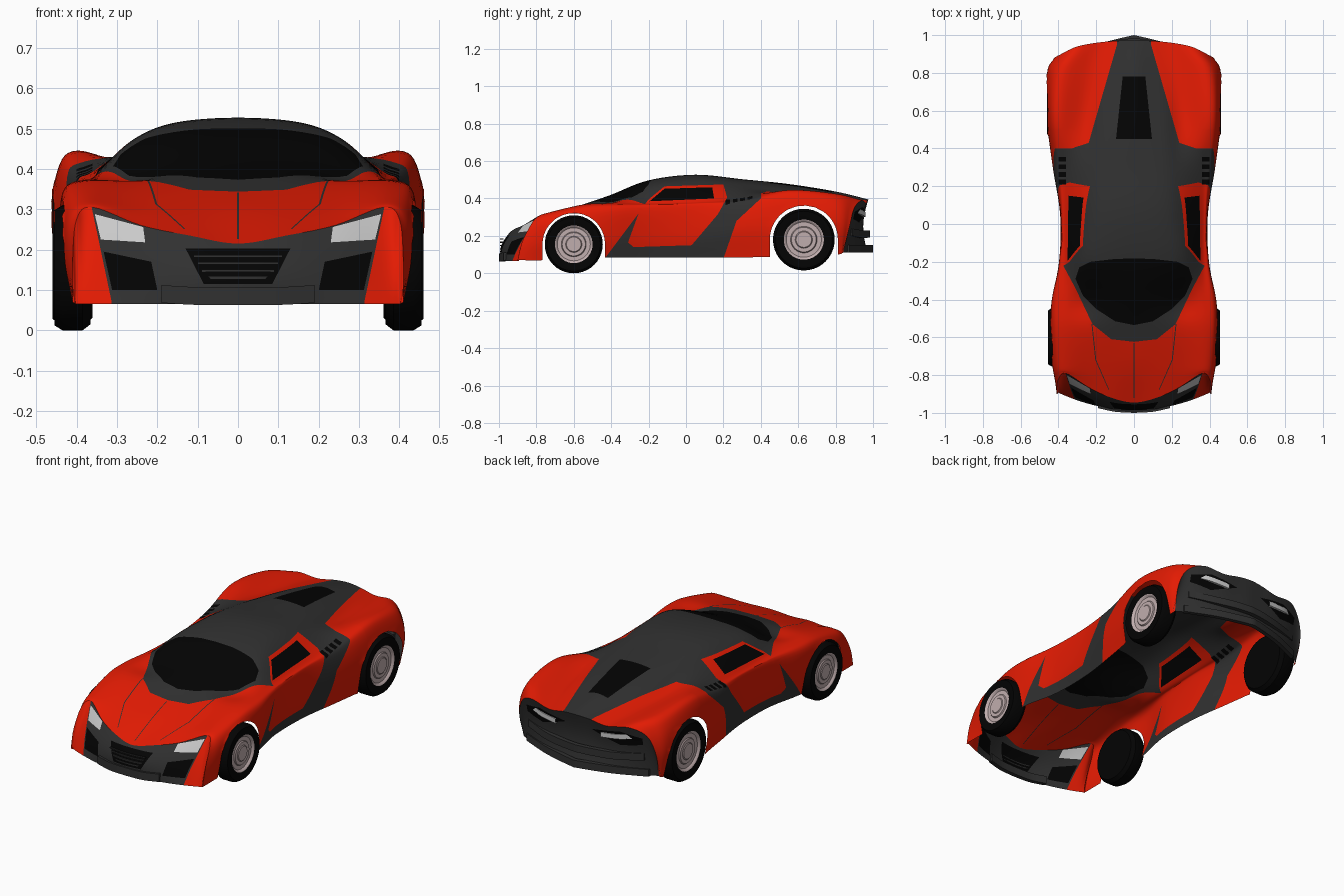
import bpy, bmesh, math
from mathutils import Vector

old = bpy.data.objects.get("Cube")
if old:
    bpy.data.objects.remove(old, do_unlink=True)


def material(name, r, g, b):
    m = bpy.data.materials.new(name)
    m.use_nodes = True
    m.diffuse_color = (r, g, b, 1)
    for node in m.node_tree.nodes:
        if node.type == 'BSDF_PRINCIPLED':
            node.inputs["Base Color"].default_value = (r, g, b, 1)
    return m


RED = material("red_paint", .77, .011, .001)
DARK = material("dark_grey_panel", .03, .03, .03)
BLACK = material("black_glass", .001, .001, .001)
TYRE = material("tyre_rubber", .001, .001, .001)
LIGHT = material("lamp_grey", .6, .6, .6)
RIM = material("rim_rose_grey", .53, .42, .42)
RIM_SHADE = material("rim_groove", .36, .28, .28)
parts = []


def finish(name, bm, mats):
    """Turn a half model into a mirrored object."""
    bmesh.ops.recalc_face_normals(bm, faces=bm.faces)
    mesh = bpy.data.meshes.new(name)
    bm.to_mesh(mesh)
    bm.free()
    for m in mats:
        mesh.materials.append(m)
    ob = bpy.data.objects.new(name, mesh)
    bpy.context.scene.collection.objects.link(ob)
    ob.modifiers.new("mirror", 'MIRROR').use_clip = True
    parts.append(ob)


def smooth_path(pts, n, mirrored_end=False):
    """Catmull-Rom curve through the points, n steps per span."""
    pts = [Vector(p) for p in pts]
    after = 2 * pts[-1] - pts[-2]
    if mirrored_end:
        after = Vector((-pts[-2].x, pts[-2].y, pts[-2].z))
    ext = [2 * pts[0] - pts[1]] + pts + [after]
    out = []
    for a, b, c, d in zip(ext, ext[1:], ext[2:], ext[3:]):
        for k in range(n):
            t = k / n
            out.append(b + (c - a) * t / 2 + (2 * a - 5 * b + 4 * c - d) * t * t / 2
                       + (3 * b - a - 3 * c + d) * t ** 3 / 2)
    return out + [pts[-1]]


def skin(rows):
    """Quad surface through rows of points."""
    bm = bmesh.new()
    vs = [[bm.verts.new(p) for p in row] for row in rows]
    for r, s in zip(vs, vs[1:]):
        for j in range(len(r) - 1):
            bm.faces.new((r[j], r[j + 1], s[j + 1], s[j]))
    return bm


def in_polygon(u, v, poly):
    hit = False
    for p, q in zip(poly, poly[1:] + poly[:1]):
        if (p[1] > v) != (q[1] > v) and u < p[0] + (q[0] - p[0]) * (v - p[1]) / (q[1] - p[1]):
            hit = not hit
    return hit


def paint(bm, axes, poly, index, keep=lambda c: True):
    """Cut the outline of a panel into the surface and colour the inside."""
    a, b = "xyz".index(axes[0]), "xyz".index(axes[1])
    for p, q in zip(poly, poly[1:] + poly[:1]):
        co, no = Vector(), Vector()
        co[a], co[b] = p
        no[a], no[b] = p[1] - q[1], q[0] - p[0]
        near = []
        for f in bm.faces:
            us = [v.co[a] for v in f.verts]
            ws = [v.co[b] for v in f.verts]
            if (max(us) > min(p[0], q[0]) and min(us) < max(p[0], q[0]) + 1e-4
                    and max(ws) > min(p[1], q[1]) and min(ws) < max(p[1], q[1]) + 1e-4
                    and keep(f.calc_center_median())):
                near.append(f)
        geom = near + list({e for f in near for e in f.edges}) + list({v for f in near for v in f.verts})
        if near:
            bmesh.ops.bisect_plane(bm, geom=geom, dist=1e-5, plane_co=co, plane_no=no.normalized())
    for f in bm.faces:
        c = f.calc_center_median()
        if keep(c) and in_polygon(c[a], c[b], poly):
            f.material_index = index


# Body rails run from nose to tail, sill first and centre line last
STATIONS = [-.75, -.55, -.4, -.2, .05, .3, .55, .8]


def rail(front, rear, xs, zs):
    return smooth_path(list(zip(xs, [front] + STATIONS + [rear], zs)), 6)


sill = rail(-.9, .84, [.41, .41, .42, .41, .37, .37, .405, .44, .43, .42],
            [.07, .07, .08, .085, .085, .085, .085, .09, .1, .11])
flank = rail(-.875, .875, [.41, .43, .44, .43, .39, .39, .43, .46, .46, .425],
             [.17, .18, .2, .2, .2, .2, .24, .25, .25, .25])
shoulder = rail(-.82, .9, [.4, .425, .435, .43, .395, .385, .412, .445, .44, .385],
                [.275, .28, .33, .345, .35, .355, .37, .4, .37, .35])
belt = rail(-.79, .94, [.36, .375, .385, .37, .36, .36, .365, .395, .38, .3],
            [.305, .32, .365, .374, .378, .385, .4, .445, .425, .39])
roof_edge = rail(-.865, .962, [.24, .245, .25, .27, .265, .255, .25, .26, .23, .18],
                 [.26, .305, .366, .376, .46, .473, .455, .412, .392, .375])
roof_side = rail(-.92, .97, [.12, .12, .13, .14, .155, .16, .15, .15, .11, .08],
                 [.235, .3, .368, .408, .49, .514, .492, .455, .415, .39])
centre = rail(-.945, .975, [0] * 10, [.215, .3, .368, .42, .497, .527, .503, .477, .437, .395])
sections = [smooth_path(pts, 6, True) for pts in
            zip(sill, flank, shoulder, belt, roof_edge, roof_side, centre)]
body = skin(sections)

# Wheel arches
for cy, cz, r in ((-.6, .155, .167), (.63, .18, .182)):
    def reach(v):
        return math.hypot(v.co.y - cy, max(v.co.z - cz, 0)) if v.co.x > .3 else 9
    bmesh.ops.delete(body, geom=[f for f in body.faces if all(reach(v) < r for v in f.verts)],
                     context='FACES')
    for v in body.verts:
        d = reach(v)
        if d < r:
            v.co.y = cy + (v.co.y - cy) * r / d
            if v.co.z > cz:
                v.co.z = cz + (v.co.z - cz) * r / d


# Body colours: 0 dark, 1 red, 2 black
def outer(c):
    return c.x > .33


def upper(c):
    return c.z > .3


paint(body, "xy", [(-.1, -1.1), (.6, -1.1), (.6, -.2), (.38, -.21), (.31, -.34), (.22, -.53),
                   (.12, -.61), (-.1, -.635)], 1)
paint(body, "yz", [(-.43, 0), (-.43, .085), (-.22, .365), (-.1, .37), (-.1, 0)], 0, outer)
paint(body, "yz", [(-.31, .165), (-.25, .33), (-.2, .395), (-.115, .465), (.2, .475), (.22, .405),
                   (.17, .315), (.03, .15), (-.28, .14)], 1, lambda c: c.x > .2)
paint(body, "yz", [(-.195, .385), (-.115, .452), (.14, .46), (.15, .4)], 2, lambda c: c.x > .2)
paint(body, "xy", [(.09, 1.1), (.09, .95), (.24, .43), (.33, .4), (.6, .4), (.6, 1.1)], 1)
paint(body, "yz", [(.19, .05), (.27, .28), (.4, .4), (.43, .5), (.5, .5), (.5, .05)], 1, outer)
# Windscreen, rear window, intake slots and bonnet seams
paint(body, "xy", [(-.1, -.535), (0, -.535), (.1, -.515), (.2, -.45), (.27, -.38), (.31, -.29),
                   (.29, -.23), (.23, -.2), (.1, -.185), (-.1, -.18)], 2, upper)
paint(body, "xy", [(-.1, .45), (.095, .45), (.06, .78), (-.1, .78)], 2, upper)
for k in range(4):
    y = .21 + k * .04
    paint(body, "xy", [(.36, y), (.4, y), (.4, y + .025), (.36, y + .025)], 2, upper)
paint(body, "xy", [(-.1, -.92), (.002, -.92), (.002, -.63), (-.1, -.63)], 0)
paint(body, "xy", [(.22, -.53), (.2, -.72), (.13, -.88), (.134, -.88), (.205, -.72), (.225, -.53)], 0)
finish("body_shell", body, [DARK, RED, BLACK])


# Front and rear fascias drop from the ends of the body
def fascia(edge, foot, bulge):
    rows = []
    for k in range(13):
        t = k / 12
        rows.append([p.lerp(foot(p.x), t) + Vector((0, bulge * (1 - 5 * p.x ** 2)
                                                    * math.sin(math.pi * t), 0)) for p in edge])
    return skin(rows)


front = fascia(sections[0], lambda x: Vector((x * .98, -.985 + .55 * x * x, .065)), -.025)
paint(front, "xz", [(.363, .33), (.363, .307), (.313, .07), (.313, .05), (.6, .05), (.6, .33)], 1)
paint(front, "xz", [(.355, .288), (.235, .256), (.23, .218), (.34, .225)], 2)
paint(front, "xz", [(.333, .195), (.215, .17), (.2, .1), (.312, .1)], 3)
paint(front, "xz", [(-.1, .203), (.13, .203), (.085, .115), (-.1, .115)], 3)
finish("front_fascia", front, [DARK, RED, LIGHT, BLACK])

rear = fascia(sections[-1], lambda x: Vector((x, .97 - .75 * x * x, .112)), -.025)
paint(rear, "xz", [(.08, .33), (.24, .27), (.36, .29), (.36, .33), (.25, .355)], 1)
finish("rear_fascia", rear, [DARK, BLACK])


def strip(name, path, depth, height, mat):
    """Bar of rectangular section along a path, mirrored."""
    pts = smooth_path(path, 5)
    corners = [(-1, -1), (1, -1), (1, 1), (-1, 1), (-1, -1)]
    bm = skin([[p + Vector((0, a * depth, b * height)) for a, b in corners] for p in pts])
    bmesh.ops.remove_doubles(bm, verts=bm.verts, dist=1e-5)
    bmesh.ops.contextual_create(bm, geom=[e for e in bm.edges if e.is_boundary
                                          and e.verts[0].co.x > pts[-1].x - .001])
    finish(name, bm, [mat])


strip("front_splitter", [(0, -.988, .085), (.1, -.982, .085), (.19, -.963, .09)], .012, .022, DARK)
for k in range(4):
    z = .13 + k * .018
    strip("grille_bar", [(0, -.99, z), (.05, -.987, z), (.08 + k * .01, -.979, z)], .004, .003, DARK)
strip("rear_bumper", [(0, .972, .21), (.1, .96, .21), (.22, .93, .21), (.36, .875, .22)],
      .012, .02, DARK)
strip("rear_diffuser", [(0, .988, .13), (.1, .965, .13), (.22, .93, .13), (.38, .862, .13)],
      .012, .02, DARK)
strip("tail_lamp", [(.14, .946, .315), (.25, .93, .325), (.345, .888, .34)], .013, .013, LIGHT)


# Wheels, lathed about their axles; each profile point is radius share, offset, colour
def wheel(name, y, radius, cz, x_in, x_out):
    profile = [(0, x_in, 0), (.6, x_in, 0), (.9, x_in, 0), (1, x_in + .02, 0), (1, x_out - .02, 0),
               (.92, x_out, 0), (.65, x_out - .003, 0), (.62, x_out - .006, 1), (.57, x_out - .014, 1),
               (.43, x_out - .014, 1), (.4, x_out - .008, 2), (.28, x_out - .008, 1),
               (.25, x_out - .004, 2), (0, x_out - .004, 1)]
    steps = 40
    rows = []
    for k in range(steps + 1):
        a = 2 * math.pi * k / steps
        rows.append([Vector((x, y + radius * s * math.cos(a), cz + radius * s * math.sin(a)))
                     for s, x, _ in profile])
    bm = skin(rows)
    for i, f in enumerate(bm.faces):
        f.material_index = profile[i % (len(profile) - 1) + 1][2]
    bmesh.ops.remove_doubles(bm, verts=bm.verts, dist=1e-5)
    finish(name, bm, [TYRE, RIM, RIM_SHADE])


wheel("front_wheels", -.6, .155, .155, .365, .455)
wheel("rear_wheels", .63, .165, .18, .36, .46)

# Smooth shading with crisp edges
for ob in bpy.context.selected_objects:
    ob.select_set(False)
for ob in parts:
    ob.select_set(True)
bpy.context.view_layer.objects.active = parts[0]
bpy.ops.object.shade_smooth_by_angle(angle=math.radians(35))
